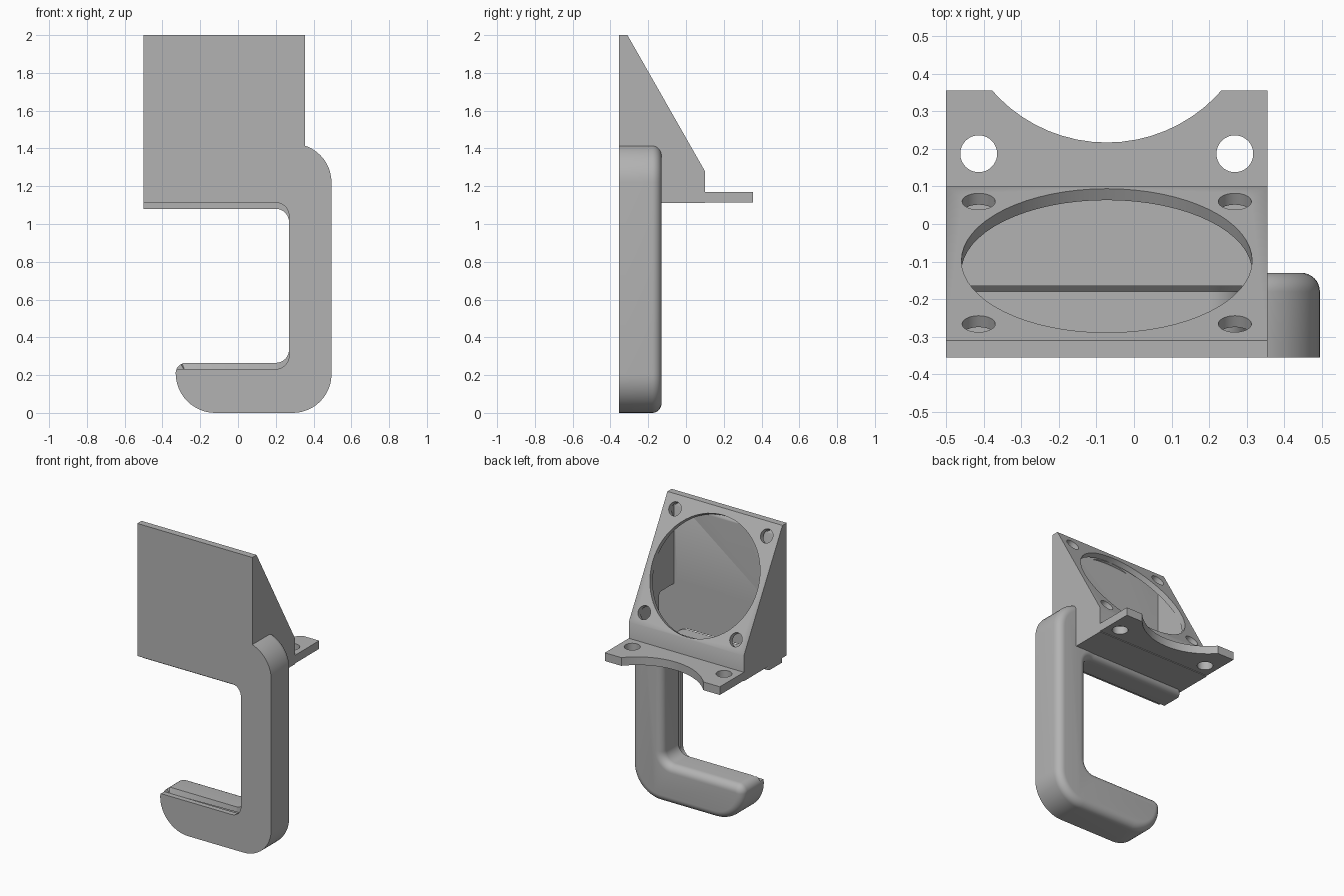
import bpy, bmesh, math
from mathutils import Vector, Matrix

cube = bpy.data.objects.get("Cube")
if cube:
    bpy.data.objects.remove(cube, do_unlink=True)

grey = bpy.data.materials.new("matte grey")
grey.use_nodes = True
color = (0.45, 0.45, 0.45, 1)
grey.diffuse_color = color
grey.node_tree.nodes["Principled BSDF"].inputs["Base Color"].default_value = color

LEFT, RIGHT, FRONT = -0.5, 0.355, -0.355
MID = (LEFT + RIGHT) / 2
WALL = 0.035
SEAM = FRONT + WALL          # back of the front skin
BACK, FILLET = -0.13, 0.05


def add_mesh(name, bm):
    bmesh.ops.recalc_face_normals(bm, faces=bm.faces)
    mesh = bpy.data.meshes.new(name)
    bm.to_mesh(mesh)
    bm.free()
    mesh.materials.append(grey)
    obj = bpy.data.objects.new(name, mesh)
    bpy.context.collection.objects.link(obj)
    return obj


def loft(name, rings):
    """Skin a stack of equal rings and cap both ends."""
    bm = bmesh.new()
    loops = [[bm.verts.new(p) for p in ring] for ring in rings]
    for a, b in zip(loops, loops[1:]):
        for i in range(len(a)):
            j = (i + 1) % len(a)
            bm.faces.new((a[i], a[j], b[j], b[i]))
    bm.faces.new(loops[0])
    bm.faces.new(loops[-1])
    return add_mesh(name, bm)


def side_prism(name, yz, x0, x1):
    return loft(name, [[(x, y, z) for y, z in yz] for x in (x0, x1)])


def cylinder(name, center, radius, depth, normal):
    bm = bmesh.new()
    turn = Vector(normal).to_track_quat('Z', 'Y').to_matrix().to_4x4()
    bmesh.ops.create_cone(bm, cap_ends=True, segments=64, radius1=radius, radius2=radius,
                          depth=depth, matrix=Matrix.Translation(center) @ turn)
    return add_mesh(name, bm)


def cut(target, cutters):
    bpy.context.view_layer.objects.active = target
    for cutter in cutters:
        mod = target.modifiers.new("cut", 'BOOLEAN')
        mod.operation, mod.solver, mod.object = 'DIFFERENCE', 'EXACT', cutter
        bpy.ops.object.modifier_apply(modifier=mod.name)


def hook_outline(inset, lip=0.0):
    """Hook outline as (x, z, on_inner_side), shrunk by inset."""
    def arc(cx, cz, r, start, end, inner=False):
        for i in range(13):
            a = math.radians(start + (end - start) * i / 12)
            yield cx + r * math.cos(a), cz + r * math.sin(a), inner
    pts = [*arc(0.29, 1.22, 0.205 - inset, 90, 0),
           *arc(0.29, 0.205, 0.205 - inset, 0, -90),
           *arc(-0.12, 0.21, 0.21 - inset, -90, -180)]
    tip = arc(-0.275, 0.21, 0.055 - inset, 180, 90)
    pts += [(x, min(z, 0.265 - lip), z > 0.26) for x, z, _ in tip]
    pts += [*arc(0.2, 0.335 - lip, 0.07 + inset, -90, 0, True),
            *arc(0.2, 1.01 + lip, 0.07 + inset, 0, 90, True),
            (LEFT + inset, 1.08 + lip + inset, True),
            (LEFT + inset, 1.425 - inset, False)]
    return pts


def hook_ring(y, inset, lip=0.0, slit=0.0):
    return [(x, y + slit * inner, z) for x, z, inner in hook_outline(inset, lip)]


# Hook: flat front skin and hollow rounded shell with a cable slit between
front_skin = loft("hook_front_skin", [hook_ring(y, 0, 0.033) for y in (FRONT, SEAM)])
rounded = []
for i in range(9):
    a = math.radians(90 * i / 8)
    rounded.append(hook_ring(BACK - FILLET * (1 - math.sin(a)), FILLET * (1 - math.cos(a))))
shell = loft("hook_shell", [
    hook_ring(BACK - WALL, FILLET), hook_ring(BACK - FILLET, WALL),
    hook_ring(SEAM, WALL, slit=0.015), hook_ring(SEAM, 0, slit=0.015), *rounded])

# Wedge housing with sloped mounting face
top, shoulder = Vector((0, -0.31, 2)), Vector((0, 0.1, 1.28))
slope = (shoulder - top).normalized()
normal = Vector((0, -slope.z, slope.y))
housing = side_prism("wedge_housing", [
    (FRONT, 2), top.yz, shoulder.yz, (0.1, 1.11), (FRONT, 1.11)], LEFT, RIGHT)

# Cutters: inner cavity, cable channel, round opening and screw holes
inner = top - normal * WALL


def inner_z(y):
    return inner.z + (y - inner.y) * slope.z / slope.y


cavity = side_prism("cavity_cutter", [
    (SEAM, inner_z(SEAM)), (0.065, inner_z(0.065)), (0.065, 1.15), (SEAM, 1.15)],
    LEFT + 0.04, RIGHT - 0.04)
clearance = side_prism("shell_clearance_cutter", [
    (SEAM - 0.01, 1.8), (0, 1.8), (0, 1.15), (SEAM - 0.01, 1.15)],
    LEFT + 0.04, RIGHT - 0.04)
channel = loft("channel_cutter", [hook_ring(y, 0.028) for y in (SEAM, BACK - WALL)])


def on_slope(x, y):
    return Vector((x, y, top.z + (y - top.y) * slope.z / slope.y))


opening = cylinder("opening_cutter", on_slope(MID, -0.0975), 0.387, 0.1, normal)
hole_xs = (MID - 0.341, MID + 0.341)
screw_holes = [cylinder("screw_hole_cutter", on_slope(x, y), 0.044, 0.1, normal)
               for x in hole_xs for y in (-0.266, 0.06)]
cut(housing, [channel, cavity, opening] + screw_holes)
cut(shell, [clearance])

# Rear flange with curved notch and two bolt holes
flange = side_prism("rear_flange", [(0.09, 1.115), (0.355, 1.115), (0.355, 1.17), (0.09, 1.17)],
                    LEFT, RIGHT)
notch = cylinder("notch_cutter", (MID, 0.623, 1.14), 0.406, 0.3, (0, 0, 1))
bolt_holes = [cylinder("bolt_hole_cutter", (x, 0.187, 1.14), 0.049, 0.3, (0, 0, 1))
              for x in hole_xs]
cut(flange, [notch] + bolt_holes)

for helper in [cavity, clearance, channel, opening, notch] + screw_holes + bolt_holes:
    bpy.data.objects.remove(helper, do_unlink=True)

# Smooth shading with crisp edges
bpy.ops.object.select_all(action='DESELECT')
for part in (front_skin, shell, housing, flange):
    part.select_set(True)
bpy.context.view_layer.objects.active = housing
bpy.ops.object.shade_smooth_by_angle(angle=math.radians(30))
